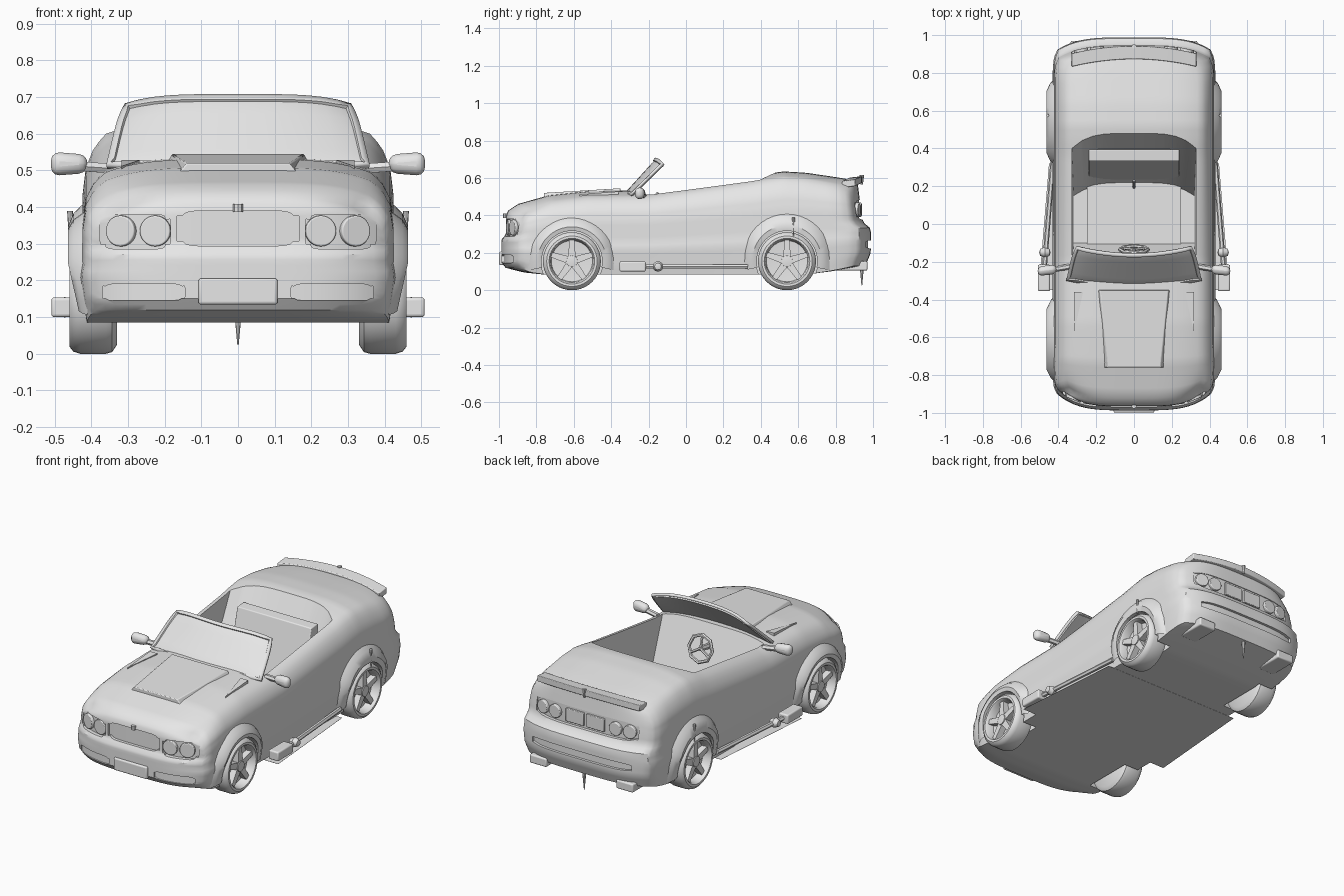
import bpy, bmesh, math
from mathutils import Matrix, Vector

cube = bpy.data.objects.get("Cube")
if cube:
    bpy.data.objects.remove(cube)

grey = bpy.data.materials.new("plain grey")
grey.use_nodes = True
grey.diffuse_color = (0.8, 0.8, 0.8, 1)
grey.node_tree.nodes["Principled BSDF"].inputs["Base Color"].default_value = (0.8, 0.8, 0.8, 1)


def ramp(points, t):
    """Piecewise linear lookup."""
    if t <= points[0][0]:
        return points[0][1]
    for (a, fa), (b, fb) in zip(points, points[1:]):
        if t <= b:
            return fa + (fb - fa) * (t - a) / (b - a)
    return points[-1][1]


def mix(a, b, t):
    return a + (b - a) * t


def activate(ob):
    bpy.ops.object.select_all(action="DESELECT")
    ob.select_set(True)
    bpy.context.view_layer.objects.active = ob


def finish(ob, mirror=False, bevel=0):
    ob.data.materials.clear()
    ob.data.materials.append(grey)
    activate(ob)
    bpy.ops.object.shade_smooth_by_angle(angle=math.radians(35))
    if bevel:
        mod = ob.modifiers.new("Bevel", "BEVEL")
        mod.width, mod.segments = bevel, 3
    if mirror:
        ob.modifiers.new("Mirror", "MIRROR")
    return ob


def to_object(name, bm):
    bmesh.ops.remove_doubles(bm, verts=bm.verts, dist=1e-5)
    bmesh.ops.recalc_face_normals(bm, faces=bm.faces)
    mesh = bpy.data.meshes.new(name)
    bm.to_mesh(mesh)
    bm.free()
    ob = bpy.data.objects.new(name, mesh)
    bpy.context.collection.objects.link(ob)
    return ob


def grid(bm, fn, na, nb):
    rows = [[bm.verts.new(fn(i / na, j / nb)) for j in range(nb + 1)] for i in range(na + 1)]
    return [bm.faces.new((rows[i][j], rows[i + 1][j], rows[i + 1][j + 1], rows[i][j + 1]))
            for i in range(na) for j in range(nb)]


def block(name, fn, n=(1, 1, 1)):
    """Closed box surface, every point reshaped by fn(u, v, w) in -1..1."""
    bm = bmesh.new()
    for axis in range(3):
        a, b = (axis + 1) % 3, (axis + 2) % 3
        for side in (-1, 1):
            def point(s, t):
                p = [0, 0, 0]
                p[axis], p[a], p[b] = side, 2 * s - 1, 2 * t - 1
                return fn(*p)
            grid(bm, point, n[a], n[b])
    return to_object(name, bm)


def box(name, centre, half, mirror=False, bevel=0.008):
    ob = block(name, lambda *p: [c + h * q for c, h, q in zip(centre, half, p)])
    return finish(ob, mirror, bevel)


def lathe(bm, profile, centre, segs=32):
    """Spin (x, radius) points about an axis along x."""
    def point(s, t):
        x, r = profile[round(t * (len(profile) - 1))]
        a = math.tau * s
        return centre[0] + x, centre[1] + r * math.cos(a), centre[2] + r * math.sin(a)
    grid(bm, point, segs, len(profile) - 1)


def tube(name, points, radius, closed=False, mirror=False):
    curve = bpy.data.curves.new(name, "CURVE")
    curve.dimensions = "3D"
    curve.bevel_depth, curve.bevel_resolution = radius, 1
    curve.use_fill_caps = not closed
    spline = curve.splines.new("POLY")
    spline.points.add(len(points) - 1)
    for p, co in zip(spline.points, points):
        p.co = (*co, 1)
    spline.use_cyclic_u = closed
    ob = bpy.data.objects.new(name, curve)
    bpy.context.collection.objects.link(ob)
    activate(ob)
    bpy.ops.object.convert(target="MESH")
    return finish(bpy.context.view_layer.objects.active, mirror)


# Body shell: a box shaped by outline ramps
TOP = [(-1, .425), (-.95, .46), (-.77, .508), (-.55, .53), (-.2, .535), (.39, .608), (.48, .624),
       (.57, .635), (.7, .628), (.87, .605), (1, .585)]
BOTTOM = [(-1, .12), (-.9, .095), (-.8, .085), (.68, .085), (.8, .1), (1, .13)]
WIDTH = [(0, .412), (.1, .42), (.33, .432), (.37, .424), (.65, .424), (.8, .415), (.92, .392), (1, .36)]
PLAN = [(0, 1), (.85, 1), (.93, .985), (1, .94)]
NOSE = [(.12, .965), (.15, .987), (.27, .987), (.295, .965), (.39, .965), (.43, .95)]
TAIL = [(.13, .96), (.2, .988), (.33, .988), (.365, .945), (.5, .927), (.58, .917)]
BOW = {-1: .085, 1: .065}


def shell(u, v, w):
    t = (w + 1) / 2
    zb, zt = ramp(BOTTOM, v), ramp(TOP, v)
    z = mix(zb, zt, t) - .035 * u ** 4 * t ** 3
    x = u * ramp(WIDTH, t) * ramp(PLAN, abs(v))
    y = v * ramp(NOSE if v < 0 else TAIL, z) * (1 - BOW[-1 if v < 0 else 1] * u ** 4 * v ** 6)
    return x, y, z


def end_point(x, z, side, reach):
    return x, side * reach * (1 - BOW[side] * (abs(x) / .4) ** 4), z


def cabin(u, v, w):
    z = .46 + .34 * w
    d = z - .12
    y = mix(-.1 - .39 * d, .21 + .53 * d - .06 * u ** 4, (v + 1) / 2)
    return u * (.32 + .02 * d), y, z


def recess(cx, cz, hw, hh, side, reach, depth):
    """Cutter with rounded corners whose floor follows the curved end."""
    def point(u, v, w):
        x = cx + hw * u - math.copysign(.3 * hh, u) * (u * w) ** 8
        z = cz + hh * w * (1 - .3 * (u * w) ** 8)
        return end_point(x, z, side, reach - depth) if v < 0 else (x, side * 1.1, z)
    return block("recess_cutter", point, (16, 1, 8))


WHEELS = {"front": -.61, "rear": .54}
body = block("body", shell, (28, 70, 20))
cutters = [block("cabin_cutter", cabin, (12, 6, 1)),
           recess(0, .342, .167, .048, -1, .965, .014),
           recess(0, .43, .33, .052, 1, .937, .012),
           recess(0, .245, .32, .022, 1, .988, .015)]
for side in (-1, 1):
    cutters.append(recess(side * .28, .333, .096, .047, -1, .965, .016))
    cutters.append(recess(side * .257, .168, .112, .023, -1, .987, .012))
    for y in WHEELS.values():
        bm = bmesh.new()
        lathe(bm, [(-.13, 0), (-.13, .166), (.13, .166), (.13, 0)], (side * .45, y, .155))
        cutters.append(to_object("arch_cutter", bm))
activate(body)
for cutter in cutters:
    mod = body.modifiers.new("Cut", "BOOLEAN")
    mod.operation, mod.solver, mod.object = "DIFFERENCE", "EXACT", cutter
    bpy.ops.object.modifier_apply(modifier=mod.name)
    bpy.data.objects.remove(cutter)
finish(body)

# Wheels with five spokes, and arch flares that fade into the sills
TYRE = [(.33, 0), (.33, .13), (.343, .15), (.36, .155), (.43, .155), (.449, .149), (.46, .135),
        (.46, .122), (.45, .115), (.41, .11), (.4, 0)]
FLARE = [(0, .4), (0, .458), (.022, .464), (.05, .448), (.075, .412)]
SPREAD = {"front": 1, "rear": 1.35}
for place, y in WHEELS.items():
    bm = bmesh.new()
    lathe(bm, TYRE, (0, y, .155), 40)
    lathe(bm, [(.4, .035), (.448, .03), (.452, 0)], (0, y, .155), 16)
    for k in range(5):
        turn = Matrix.Rotation(math.tau * k / 5, 4, "X")
        spoke = bmesh.ops.create_cube(bm, size=1)["verts"]
        for v in spoke:
            wide = .04 if v.co.z < 0 else .028
            v.co = Vector((.425 + .036 * v.co.x, wide * v.co.y, .066 + .096 * v.co.z))
            v.co = turn @ v.co + Vector((0, y, .155))
    finish(to_object(place + "_wheels", bm), True)

    def flare_point(s, t):
        out, x = FLARE[round(t * (len(FLARE) - 1))]
        a = math.radians(-12 + 204 * s)
        r = .162 + out * mix(1, SPREAD[place], max(0, math.sin(a)))
        z = .155 + r * math.sin(a)
        return .41 + (x - .41) * ramp([(.08, .3), (.25, 1)], z), y + r * math.cos(a), z
    bm = bmesh.new()
    grid(bm, flare_point, 24, len(FLARE) - 1)
    finish(to_object(place + "_arch_flares", bm), True)


# Windshield with a raised frame
def screen_point(s, t):
    u = 2 * s - 1
    return (u * (mix(.358, .318, t) - .012 * t ** 6), mix(-.335, -.16, t) + .04 * u * u,
            mix(.51, .703, t) - .026 * u ** 4 * t)


bm = bmesh.new()
panes = grid(bm, screen_point, 16, 8)
bmesh.ops.recalc_face_normals(bm, faces=bm.faces)
if panes[0].normal.y > 0:
    bmesh.ops.reverse_faces(bm, faces=panes)
bmesh.ops.inset_region(bm, faces=panes, thickness=.013, use_boundary=True)
bmesh.ops.inset_region(bm, faces=panes, thickness=.002, depth=-.007)
screen = finish(to_object("windshield", bm))
solid = screen.modifiers.new("Thickness", "SOLIDIFY")
solid.thickness, solid.offset = .016, 0

# Hood scoop and vents, tail spoiler
finish(block("hood_scoop", lambda u, v, w: (
    u * (mix(.16, .2, (v + 1) / 2) - .02 * w), mix(-.76, -.35, (v + 1) / 2),
    mix(.52, .545, (v + 1) / 2) if w > 0 else .47)), bevel=.004)
finish(block("hood_vents", lambda u, v, w: (
    .305 - .012 * v + u * (.012 + .012 * v), -.465 + .105 * v,
    (.52 + .008 * v) if w > 0 else .47)), True)
finish(block("tail_spoiler", lambda u, v, w: (
    .33 * u, .908 + .035 * v - .04 * u * u, .588 - .018 * u * u + .018 * w + .004 * v), (16, 2, 1)), bevel=.004)

# Cabin: bench seat with floor panel, steering wheel, lever
SEAT = {(-1, -1): (.22, .11), (-1, 1): (.335, .545), (1, 1): (.395, .55), (1, -1): (.4, .11)}
finish(block("bench_seat", lambda u, v, w: (.24 * u, *SEAT[v, w])), bevel=.005)
box("cabin_floor_panel", (0, .06, .125), (.25, .17, .012), bevel=0)
ring = [(math.cos(k * math.tau / 8), math.sin(k * math.tau / 8)) for k in range(8)]
hub = Vector((0, -.135, .44))
tube("steering_wheel", [hub + Vector((.075 * c, -.018 * s, .075 * s)) for c, s in ring], .01, True)
for k in range(3):
    a = math.tau * k / 3 + math.pi / 2
    tube("steering_spoke", [hub, hub + Vector((.075 * math.cos(a), -.018 * math.sin(a), .075 * math.sin(a)))],
         .008)
tube("steering_column", [hub, (0, -.25, .42)], .016)
tube("gear_lever", [(0, .19, .12), (0, .23, .3)], .007)


# Lamps and plates on the curved ends
def lamps(name, places, z, radius, side, reach):
    bm = bmesh.new()
    for x in places:
        slope = math.atan(4 * BOW[side] * reach * x ** 3 / .4 ** 4)
        place = (Matrix.Translation(end_point(x, z, side, reach))
                 @ Matrix.Rotation(-side * slope, 4, "Z") @ Matrix.Rotation(math.pi / 2, 4, "X"))
        bmesh.ops.create_cone(bm, cap_ends=True, segments=28, radius1=radius, radius2=radius,
                              depth=.024, matrix=place)
    finish(to_object(name, bm), True, .004)


lamps("headlights", (.225, .318), .335, .042, -1, .952)
lamps("taillights", (.195, .28), .43, .038, 1, .93)
box("front_plate", (0, -.985, .17), (.108, .014, .036))
box("rear_plates", (.066, .925, .43), (.058, .012, .038), True, .004)
box("exhaust_tips", (.28, .885, .13), (.055, .085, .025), True)

# Mirrors
finish(block("door_mirrors", lambda u, v, w: (
    .46 + .05 * u, -.245 + .025 * v - .005 * u, .518 + (.029 + .004 * u) * w)), True, .024)
tube("mirror_arms", [(.34, -.225, .505), (.44, -.243, .512)], .015, False, True)

# Side pipes on a thin tapered floor plate
tube("side_pipes", [(.43, .33, .127), (.475, -.24, .127)], .013, False, True)
box("side_mufflers", (.477, -.285, .127), (.032, .07, .027), True)
bm = bmesh.new()
lathe(bm, [(-.03, 0), (-.025, .018), (0, .028), (.025, .018), (.03, 0)], (.472, -.15, .127), 12)
finish(to_object("pipe_joints", bm), True)
finish(block("floor_plate", lambda u, v, w: (
    u * mix(.505, .45, (v + 1) / 2), -.015 + .335 * v, .084 + .0005 * w)))

# Small spikes on the nose, tail, trunk and rear flares
for name, centre, r1, r2, depth in (("nose_ornament", (0, -.965, .398), .013, .013, .022),
                                    ("trunk_ornament", (0, .94, .59), .006, .012, .05),
                                    ("tail_spike", (0, .94, .08), .002, .012, .11),
                                    ("flare_spikes", (.458, .575, .34), .002, .008, .1)):
    bm = bmesh.new()
    bmesh.ops.create_cone(bm, cap_ends=True, segments=8, radius1=r1, radius2=r2, depth=depth,
                          matrix=Matrix.Translation(centre))
    finish(to_object(name, bm), name == "flare_spikes")
